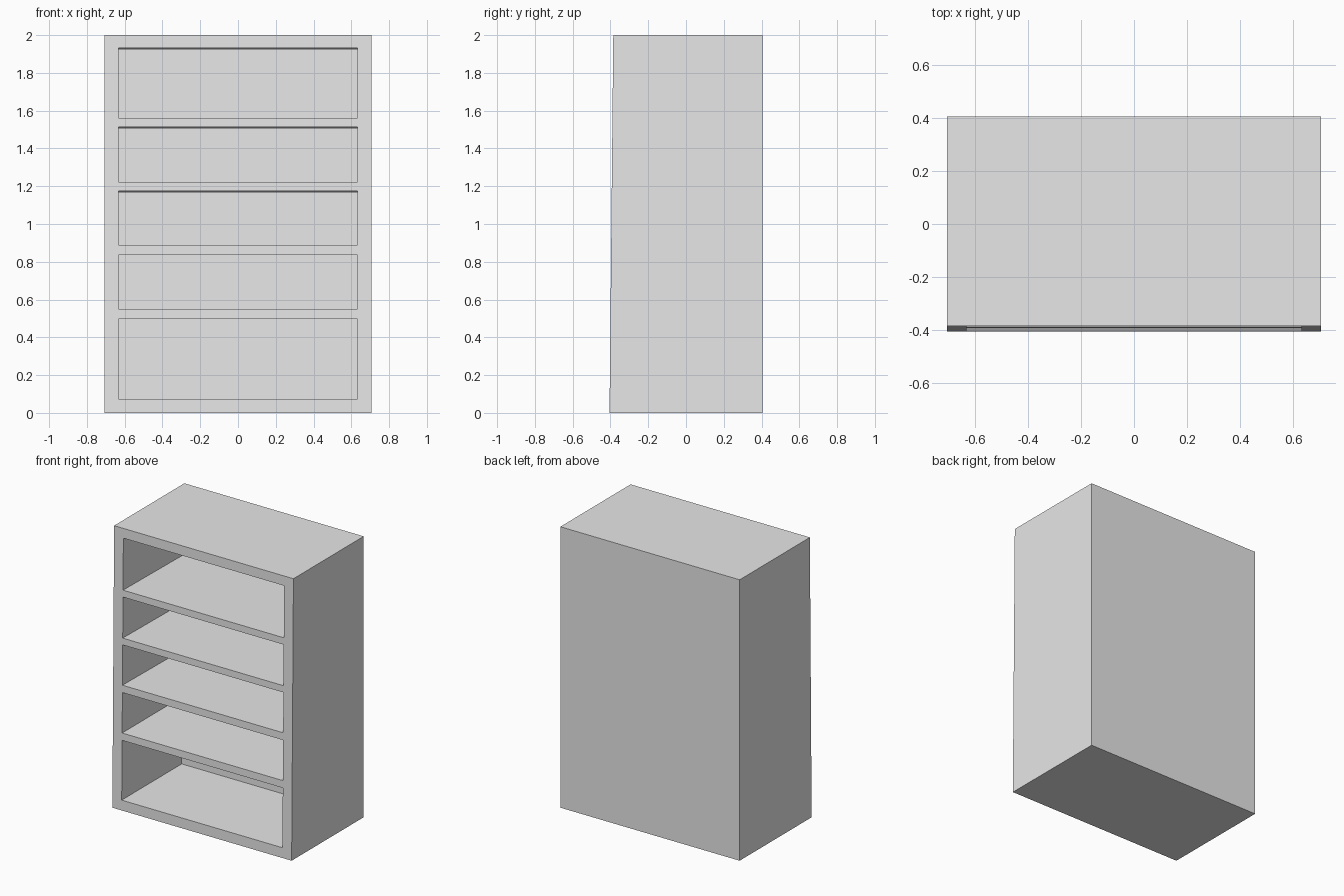
import bpy
import bmesh

if "Cube" in bpy.data.objects:
    bpy.data.objects.remove(bpy.data.objects["Cube"], do_unlink=True)

HALF_W, BACK, HEIGHT = 0.706, 0.405, 2.0
FRONT_LOW, FRONT_TOP = -0.405, -0.385      # the front leans back slightly
OPEN_HALF_W, DEPTH = 0.633, 0.675

grey = bpy.data.materials.new("light_grey")
grey.use_nodes = True
grey.diffuse_color = (0.8, 0.8, 0.8, 1)
grey.node_tree.nodes["Principled BSDF"].inputs["Base Color"].default_value = (0.8, 0.8, 0.8, 1)


def side_prism(name, profile, half_w):
    """Solid with a (y, z) side profile, extruded across x."""
    bm = bmesh.new()
    face = bm.faces.new([bm.verts.new((-half_w, y, z)) for y, z in profile])
    moved = bmesh.ops.extrude_face_region(bm, geom=[face])["geom"]
    verts = [v for v in moved if isinstance(v, bmesh.types.BMVert)]
    bmesh.ops.translate(bm, verts=verts, vec=(2 * half_w, 0, 0))
    bmesh.ops.recalc_face_normals(bm, faces=bm.faces)
    mesh = bpy.data.meshes.new(name)
    bm.to_mesh(mesh)
    bm.free()
    mesh.materials.append(grey)
    obj = bpy.data.objects.new(name, mesh)
    bpy.context.collection.objects.link(obj)
    return obj


def front_y(z):
    return FRONT_LOW + (FRONT_TOP - FRONT_LOW) * z / HEIGHT


# Cabinet body
cabinet = side_prism("cabinet_body", [(FRONT_LOW, 0), (BACK, 0), (BACK, HEIGHT),
                                      (FRONT_TOP, HEIGHT)], HALF_W)

# Shelf openings: bottom, top, and how far they dip towards the back
openings = [(0.073, 0.497, 0), (0.549, 0.836, 0), (0.888, 1.174, 0.008),
            (1.222, 1.513, 0.008), (1.562, 1.931, 0.008)]
overhang = 0.1
cutters = []
for low, high, dip in openings:
    rise = dip * overhang / DEPTH
    y0, y1 = front_y(low), front_y(high)
    cutter = side_prism("shelf_opening_cutter",
                        [(y0 - overhang, low + rise), (y0 + DEPTH, low - dip),
                         (y1 + DEPTH, high - dip), (y1 - overhang, high + rise)],
                        OPEN_HALF_W)
    cutter.hide_render = True
    cutters.append(cutter)
    cut = cabinet.modifiers.new("shelf_opening", 'BOOLEAN')
    cut.operation = 'DIFFERENCE'
    cut.solver = 'EXACT'
    cut.object = cutter

# Keep the cut body as plain geometry and drop the cutters
bpy.context.view_layer.update()
evaluated = cabinet.evaluated_get(bpy.context.evaluated_depsgraph_get())
finished = bpy.data.meshes.new_from_object(evaluated)
cabinet.modifiers.clear()
cabinet.data = finished
for cutter in cutters:
    bpy.data.objects.remove(cutter, do_unlink=True)
